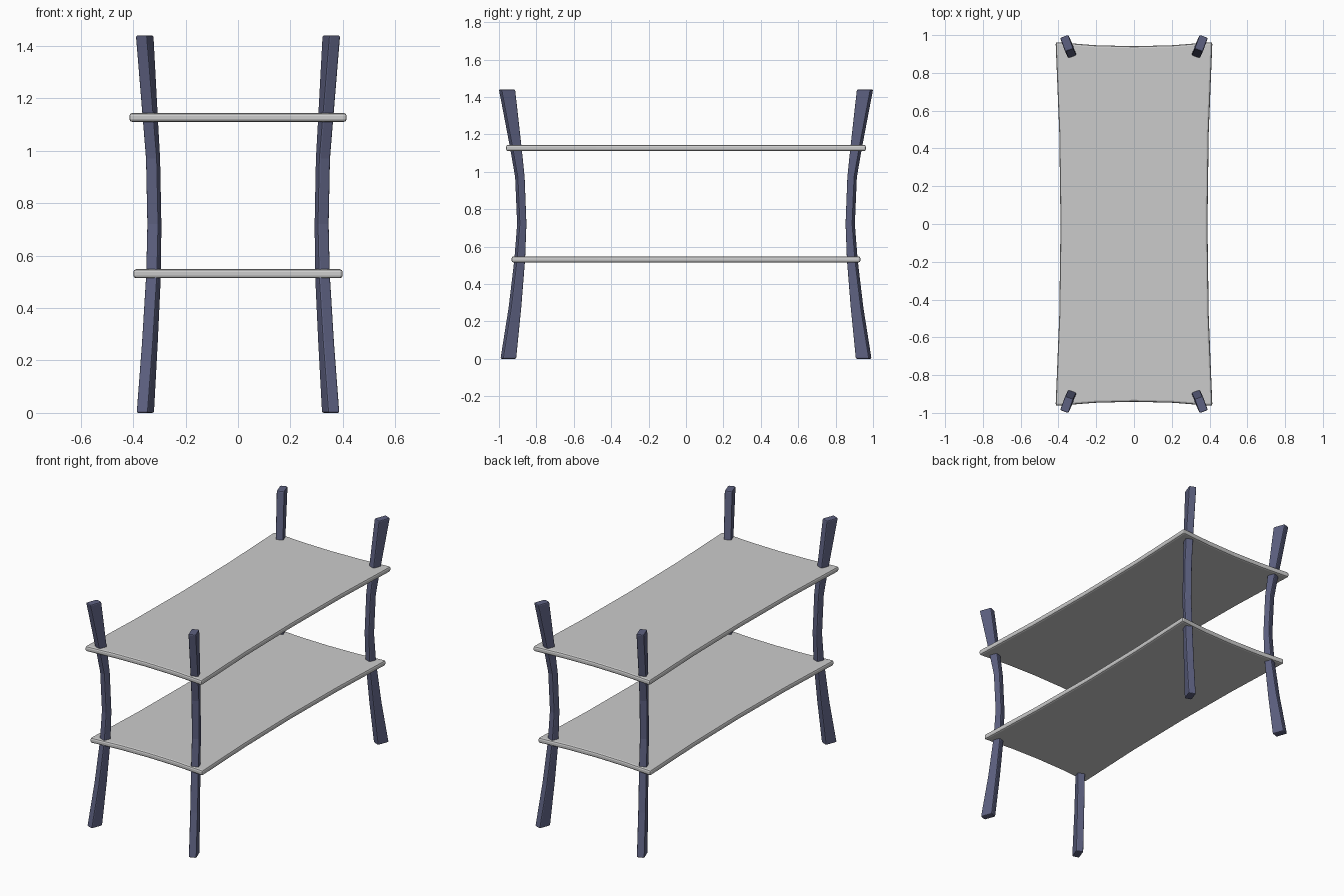
import bpy, bmesh, math

if "Cube" in bpy.data.objects:
    bpy.data.objects.remove(bpy.data.objects["Cube"])

leg_mat = bpy.data.materials.new("dark_blue_grey")
leg_mat.diffuse_color = (0.11, 0.12, 0.22, 1)
leg_mat.use_nodes = True
leg_mat.node_tree.nodes["Principled BSDF"].inputs["Base Color"].default_value = leg_mat.diffuse_color


def finish(name, bm, bevel, segments, mat=None):
    bmesh.ops.recalc_face_normals(bm, faces=bm.faces)
    me = bpy.data.meshes.new(name)
    bm.to_mesh(me)
    bm.free()
    ob = bpy.data.objects.new(name, me)
    bpy.context.collection.objects.link(ob)
    mod = ob.modifiers.new("soft_edges", 'BEVEL')
    mod.width = bevel
    mod.segments = segments
    mod.limit_method = 'ANGLE'
    mod.angle_limit = math.radians(40)
    if mat:
        me.materials.append(mat)
    return ob


# Leg stations: height, x, y, radial depth of the section
LEG = [(0.0, 0.3535, 0.950, 0.077), (0.27, 0.336, 0.915, 0.060),
       (0.53, 0.322, 0.889, 0.049), (0.72, 0.319, 0.878, 0.041),
       (0.97, 0.324, 0.888, 0.042), (1.13, 0.335, 0.910, 0.054),
       (1.44, 0.356, 0.957, 0.080)]
THETA = math.radians(20)


def leg(name, sx, sy):
    bm = bmesh.new()
    s, c = math.sin(THETA), math.cos(THETA)
    rings = []
    for z, x, y, a in LEG:
        b = 0.047
        ring = []
        for u, v in ((-1, -1), (1, -1), (1, 1), (-1, 1)):
            du, dv = u * a / 2, v * b / 2
            ring.append(bm.verts.new((sx * (x + du * s + dv * c),
                                      sy * (y + du * c - dv * s), z)))
        rings.append(ring)
    for r0, r1 in zip(rings, rings[1:]):
        for i in range(4):
            j = (i + 1) % 4
            bm.faces.new((r0[i], r0[j], r1[j], r1[i]))
    bm.faces.new(rings[0])
    bm.faces.new(rings[-1])
    finish(name, bm, 0.007, 2, leg_mat)


# Shelf: thin board with all four edges bowed inward
def shelf(name, hx, hy, z, thick=0.034, dip_x=0.026, dip_y=0.022, n=4):
    corners = [(-1, -1), (1, -1), (1, 1), (-1, 1)]
    pts = []
    for k in range(4):
        (x0, y0), (x1, y1) = corners[k], corners[(k + 1) % 4]
        for i in range(n):
            t = i / n
            x, y = x0 + (x1 - x0) * t, y0 + (y1 - y0) * t
            bow_x, bow_y = 1 - y * y, 1 - x * x
            pts.append((x * (hx - dip_x * bow_x), y * (hy - dip_y * bow_y)))
    bm = bmesh.new()
    low = [bm.verts.new((x, y, z - thick / 2)) for x, y in pts]
    top = [bm.verts.new((x, y, z + thick / 2)) for x, y in pts]
    bm.faces.new(low)
    bm.faces.new(top)
    for i in range(len(pts)):
        j = (i + 1) % len(pts)
        bm.faces.new((low[i], low[j], top[j], top[i]))
    finish(name, bm, 0.011, 2)


for sy, side in ((-1, "front"), (1, "back")):
    for sx, hand in ((-1, "left"), (1, "right")):
        leg(f"{side}_{hand}_leg", sx, sy)

shelf("lower_shelf", 0.400, 0.933, 0.531)
shelf("upper_shelf", 0.415, 0.963, 1.127)
